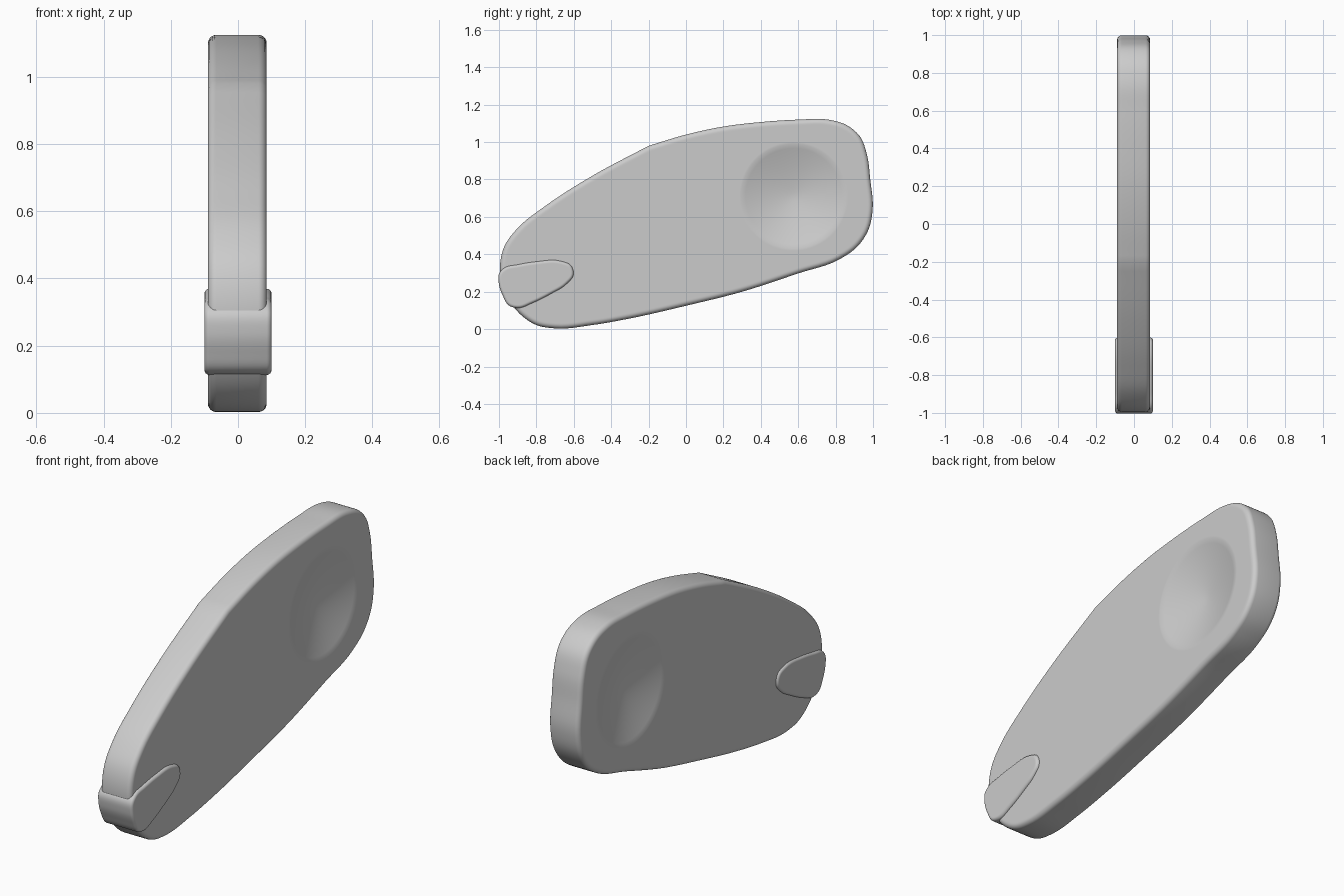
import bpy, bmesh, math
from mathutils import Vector
from mathutils.geometry import interpolate_bezier

if "Cube" in bpy.data.objects:
    bpy.data.objects.remove(bpy.data.objects["Cube"])


def smooth_loop(pts, corners=(), steps=6):
    """Closed smooth curve through the points; listed indices stay as corners."""
    p = [Vector(q) for q in pts]
    n = len(p)

    def tangent(i):
        a, b = p[i] - p[i - 1], p[(i + 1) % n] - p[i]
        return (a.normalized() * b.length + b.normalized() * a.length).normalized()

    out = []
    for i in range(n):
        j = (i + 1) % n
        d = p[j] - p[i]
        t0 = d.normalized() if i in corners else tangent(i)
        t1 = d.normalized() if j in corners else tangent(j)
        k = d.length / 3
        out += interpolate_bezier(p[i], p[i] + t0 * k, p[j] - t1 * k, p[j], steps + 1)[:-1]
    return [Vector((q[0], q[1])) for q in out]


def inset(loop, d):
    """Move a clockwise loop inward by d."""
    res = []
    for i, q in enumerate(loop):
        t = (loop[(i + 1) % len(loop)] - loop[i - 1]).normalized()
        res.append(q + Vector((t.y, -t.x)) * d)
    return res


def slab(name, loop, half, bevel, centre, x_off=0.0, dish=None):
    """Rounded slab lofted through rings, with an optional dish in both sides."""
    c = Vector(centre)
    rings = []
    tip = half
    if dish:
        radius, depth = dish
        tip = half - depth
        dirs = [(q - c).normalized() for q in loop]
        for k in range(1, 13):
            t = k / 12
            rings.append((half - depth * (1 - t ** 1.5), [c + d * radius * t for d in dirs]))
        rings.append((half, [c + d * radius * 1.04 for d in dirs]))
    rings.append((half, inset(loop, bevel * 1.25)))
    for k in range(7):
        a = math.pi / 2 * k / 6
        rings.append((half - bevel * (1 - math.cos(a)), inset(loop, bevel * (1 - math.sin(a)))))
    rings += [(-x, r) for x, r in reversed(rings)]

    bm = bmesh.new()
    vs = [[bm.verts.new((x + x_off, q.x, q.y)) for q in r] for x, r in rings]
    n = len(loop)
    for a, b in zip(vs, vs[1:]):
        for i in range(n):
            j = (i + 1) % n
            bm.faces.new((a[i], a[j], b[j], b[i]))
    for ring, x in ((vs[0], tip), (vs[-1], -tip)):
        v = bm.verts.new((x + x_off, c.x, c.y))
        for i in range(n):
            bm.faces.new((v, ring[i], ring[(i + 1) % n]))
    bmesh.ops.recalc_face_normals(bm, faces=bm.faces)
    me = bpy.data.meshes.new(name)
    bm.to_mesh(me)
    bm.free()
    ob = bpy.data.objects.new(name, me)
    bpy.context.collection.objects.link(ob)
    bpy.context.view_layer.objects.active = ob
    ob.select_set(True)
    bpy.ops.object.shade_smooth_by_angle(angle=math.radians(30))
    ob.select_set(False)
    return ob


# Main body: side outline as (y, z), clockwise seen from +x
body = [(-0.995, 0.33), (-0.97, 0.445), (-0.9, 0.54), (-0.75, 0.66), (-0.5, 0.82),
        (-0.2, 0.98), (0, 1.04), (0.2, 1.083), (0.4, 1.107), (0.6, 1.12), (0.76, 1.12),
        (0.86, 1.09), (0.93, 1.03), (0.968, 0.93), (0.985, 0.8), (0.998, 0.64),
        (0.975, 0.53), (0.915, 0.44), (0.82, 0.373), (0.6, 0.298), (0.3, 0.2),
        (0, 0.125), (-0.3, 0.057), (-0.5, 0.022), (-0.7, 0.004), (-0.8, 0.022),
        (-0.87, 0.065), (-0.93, 0.13), (-0.98, 0.22)]
slab("body", smooth_loop(body, corners=(5,)), 0.0875, 0.025, (0.575, 0.71),
     x_off=-0.002, dish=(0.28, 0.06))

# Front clip: leaf-shaped insert wrapping the nose
clip = [(-0.998, 0.3), (-0.97, 0.328), (-0.9, 0.345), (-0.8, 0.361), (-0.67, 0.364),
        (-0.615, 0.34), (-0.602, 0.29), (-0.64, 0.24), (-0.72, 0.19), (-0.82, 0.14),
        (-0.9, 0.113), (-0.945, 0.125), (-0.98, 0.18), (-1.0, 0.24)]
slab("front_clip", smooth_loop(clip), 0.1, 0.015, (-0.82, 0.25))
